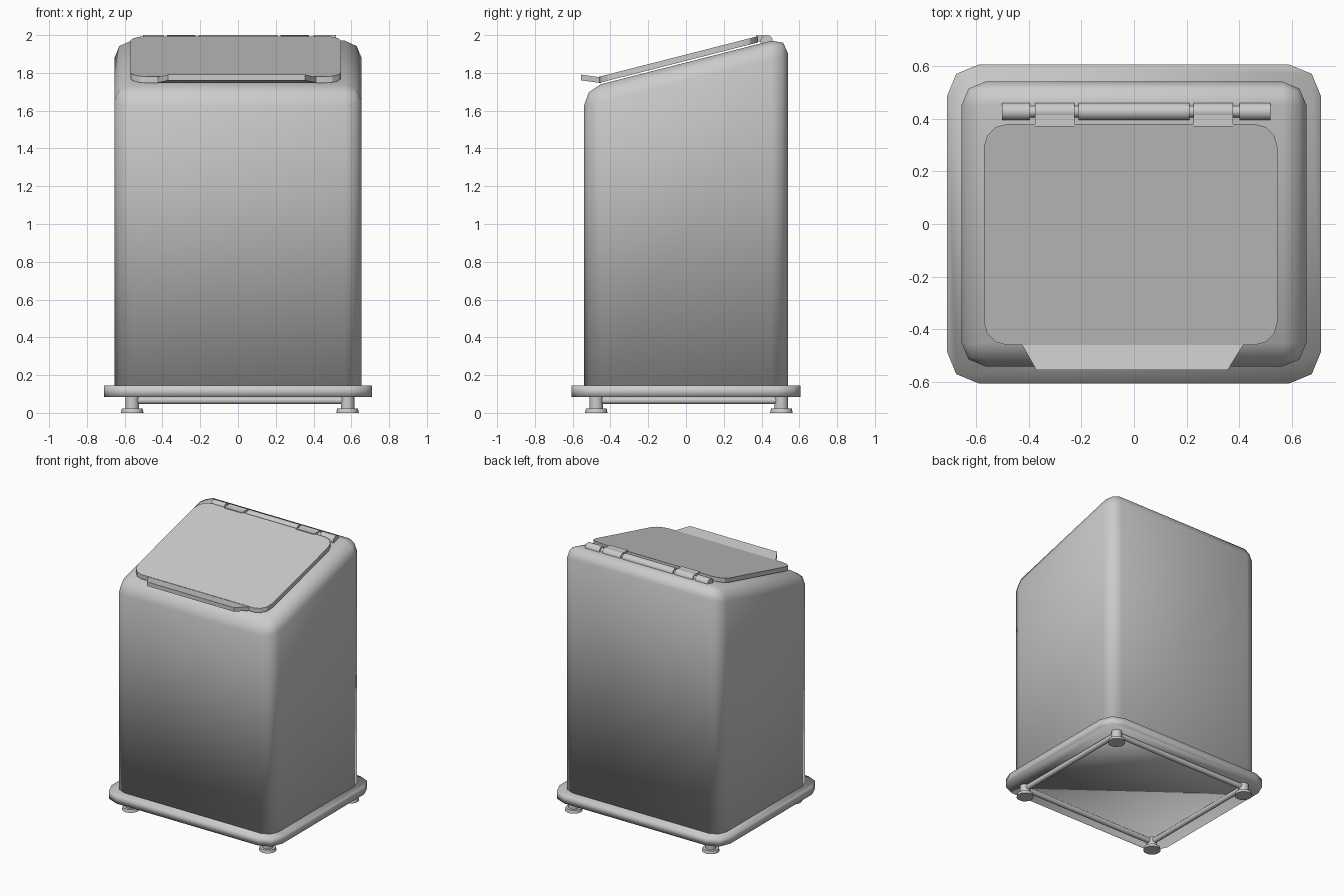
import bpy, bmesh, math
from mathutils import Matrix, Vector

default = bpy.data.objects.get("Cube")
if default:
    bpy.data.objects.remove(default, do_unlink=True)

grey = bpy.data.materials.new("plain grey")
grey.use_nodes = True
colour = (0.6, 0.6, 0.6, 1)
grey.diffuse_color = colour
grey.node_tree.nodes["Principled BSDF"].inputs["Base Color"].default_value = colour

SLOPE = 0.255


def sloped(height):
    return lambda y: height + SLOPE * y


def flat(height):
    return lambda y: height


def finish(name, bm, angle=180):
    bmesh.ops.recalc_face_normals(bm, faces=bm.faces)
    mesh = bpy.data.meshes.new(name)
    bm.to_mesh(mesh)
    bm.free()
    for face in mesh.polygons:
        face.use_smooth = True
    if angle < 180:
        mesh.set_sharp_from_angle(angle=math.radians(angle))
    mesh.materials.append(grey)
    obj = bpy.data.objects.new(name, mesh)
    bpy.context.collection.objects.link(obj)
    return obj


def rounded_rect(x0, x1, y0, y1, radius, steps):
    corners = [(x1 - radius, y1 - radius), (x0 + radius, y1 - radius),
               (x0 + radius, y0 + radius), (x1 - radius, y0 + radius)]
    points = []
    for quarter, (cx, cy) in enumerate(corners):
        for i in range(steps + 1):
            a = math.radians(90) * (quarter + i / steps)
            points.append((cx + radius * math.cos(a), cy + radius * math.sin(a)))
    return points


def prism(outline, bottom, top):
    bm = bmesh.new()
    low = [bm.verts.new((x, y, bottom(y))) for x, y in outline]
    high = [bm.verts.new((x, y, top(y))) for x, y in outline]
    bm.faces.new(low)
    bm.faces.new(high)
    n = len(outline)
    for i in range(n):
        j = (i + 1) % n
        bm.faces.new((low[i], low[j], high[j], high[i]))
    return bm


def rod(name, start, end, radius, sides=16, end_radius=None):
    start, end = Vector(start), Vector(end)
    axis = end - start
    turn = axis.to_track_quat("Z", "Y").to_matrix().to_4x4()
    bm = bmesh.new()
    bmesh.ops.create_cone(bm, cap_ends=True, segments=sides, radius1=radius,
                          radius2=end_radius or radius, depth=axis.length,
                          matrix=Matrix.Translation((start + end) / 2) @ turn)
    return finish(name, bm, 40)


# Body with a sloping top and softened edges
W, D = 0.655, 0.54
bm = prism([(W, D), (-W, D), (-W, -D), (W, -D)], flat(0.12), sloped(1.855))
edges = [e for e in bm.edges if max(v.co.z for v in e.verts) > 1]
bmesh.ops.bevel(bm, geom=edges, offset=0.09, segments=2, profile=0.5, affect="EDGES")
finish("body", bm)

# Base plate
finish("base_plate", prism(rounded_rect(-0.71, 0.71, -0.605, 0.605, 0.12, 2),
                           flat(0.085), flat(0.145)))

# Feet and the frame that joins them
feet = [(-0.56, -0.475), (0.58, -0.475), (0.58, 0.505), (-0.56, 0.505)]
for i, (x, y) in enumerate(feet):
    rod(f"foot_stem_{i}", (x, y, 0.015), (x, y, 0.1), 0.036)
    rod(f"foot_pad_{i}", (x, y, 0), (x, y, 0.022), 0.06, end_radius=0.055)
    nx, ny = feet[(i + 1) % 4]
    rod(f"frame_rail_{i}", (x, y, 0.066), (nx, ny, 0.066), 0.02, 12)

# Lid
LEFT, RIGHT, FRONT, BACK = -0.57, 0.545, -0.46, 0.38
finish("lid", prism(rounded_rect(LEFT, RIGHT, FRONT, BACK, 0.09, 3),
                    sloped(1.864), sloped(1.897)), 30)

# Upturned grip along the lid's front edge
grip = [(-0.43, FRONT + 0.01), (-0.37, -0.555), (0.355, -0.555), (0.42, FRONT + 0.01)]
finish("lid_grip", prism(grip, lambda y: 1.683 - 0.14 * y, lambda y: 1.713 - 0.14 * y), 30)

# Hinge: pin, fixed barrels and lid knuckles
HY, HZ = 0.427, 1.967


def barrel(name, x0, x1, radius):
    rod(name, (x0, HY, HZ), (x1, HY, HZ), radius)


barrel("hinge_pin", -0.49, 0.51, 0.022)
barrel("hinge_barrel_middle", -0.21, 0.21, 0.033)
barrel("hinge_barrel_right", -0.502, -0.395, 0.033)
barrel("hinge_barrel_left", 0.4, 0.518, 0.033)
for side, x0 in (("right", -0.375), ("left", 0.225)):
    x1 = x0 + 0.15
    barrel(f"hinge_knuckle_{side}", x0, x1, 0.033)
    tab = [(x0, BACK - 0.01), (x1, BACK - 0.01), (x1, HY), (x0, HY)]
    finish(f"hinge_tab_{side}", prism(tab, flat(1.965), flat(1.997)), 30)
